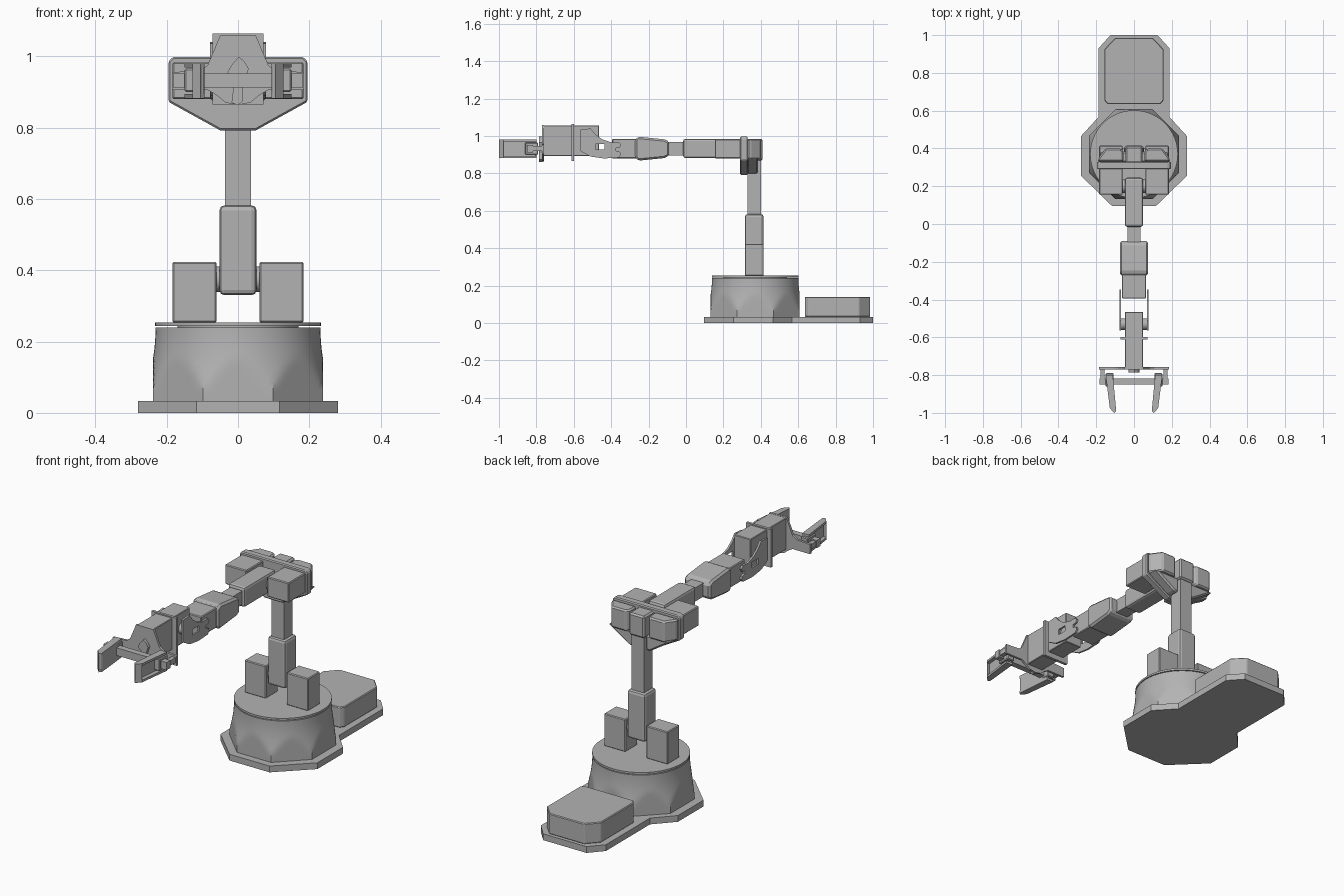
import bpy, bmesh, math
from mathutils import Vector

cube = bpy.data.objects.get("Cube")
if cube:
    bpy.data.objects.remove(cube, do_unlink=True)

grey = bpy.data.materials.new("plain grey")
grey.use_nodes = True
grey.diffuse_color = (0.45, 0.45, 0.45, 1)
grey.node_tree.nodes["Principled BSDF"].inputs["Base Color"].default_value = (0.45, 0.45, 0.45, 1)

PIVOT = 0.37   # y of the turning axis
REACH = 0.93   # height of the forearm axis


def finish(name, bm, bevel=0.0, segments=1, smooth=False):
    bmesh.ops.recalc_face_normals(bm, faces=bm.faces)
    mesh = bpy.data.meshes.new(name)
    bm.to_mesh(mesh)
    bm.free()
    obj = bpy.data.objects.new(name, mesh)
    bpy.context.collection.objects.link(obj)
    mesh.materials.append(grey)
    if bevel:
        mod = obj.modifiers.new("bevel", 'BEVEL')
        mod.width, mod.segments, mod.limit_method = bevel, segments, 'ANGLE'
    if smooth:
        bpy.ops.object.select_all(action='DESELECT')
        obj.select_set(True)
        bpy.context.view_layer.objects.active = obj
        bpy.ops.object.shade_smooth_by_angle(angle=math.radians(25))
    return obj


def prism(name, points, axis, low, high, bevel=0.0, segments=1, smooth=False):
    """Extrude a 2D outline along an axis; the outline uses the other two axes in order."""
    bm = bmesh.new()

    def place(p, d):
        c = list(p)
        c.insert("xyz".index(axis), d)
        return bm.verts.new(c)
    ends = [[place(p, d) for p in points] for d in (low, high)]
    for ring in ends:
        bm.faces.new(ring)
    for i in range(len(points)):
        j = (i + 1) % len(points)
        bm.faces.new((ends[0][i], ends[0][j], ends[1][j], ends[1][i]))
    return finish(name, bm, bevel, segments, smooth)


def box(name, x, y, z, bevel=0.0, segments=1):
    outline = [(x[0], y[0]), (x[1], y[0]), (x[1], y[1]), (x[0], y[1])]
    return prism(name, outline, 'z', z[0], z[1], bevel, segments)


def disc(name, centre, radius, axis, low, high, sides=48):
    ring = [(centre[0] + radius * math.cos(math.tau * i / sides),
             centre[1] + radius * math.sin(math.tau * i / sides)) for i in range(sides)]
    return prism(name, ring, axis, low, high, smooth=True)


def mirrored(half):
    """Complete an outline that is symmetric about its first coordinate."""
    return half + [(-a, b) for a, b in reversed(half) if a]


def span(side, inner, outer):
    return sorted((side * inner, side * outer))


SIDES = (("left", 1), ("right", -1))

# Base plate and electronics box
prism("base_plate", mirrored([(0.116, 0.095), (0.28, 0.255), (0.28, 0.466), (0.188, 0.566),
                              (0.188, 0.93), (0.125, 1.0)]), 'z', 0, 0.033)
prism("electronics_box", mirrored([(0.14, 0.635), (0.157, 0.655), (0.157, 0.925), (0.1, 0.985)]),
      'z', 0.033, 0.14, 0.004)

# Base body: a flared drum trimmed by an octagon
bm = bmesh.new()
rings, count = [], 96
for k in range(13):
    t = k / 12
    flare = 0.231 + 0.04 * (1 - t) ** 2
    ring = []
    for i in range(count):
        a = math.tau * i / count
        off = (a + math.pi / 8) % (math.pi / 4) - math.pi / 8
        r = min(flare, 0.238 / math.cos(off))
        ring.append(bm.verts.new((r * math.cos(a), PIVOT + r * math.sin(a), 0.033 + 0.207 * t)))
    rings.append(ring)
for low, high in zip(rings, rings[1:]):
    for i in range(count):
        j = (i + 1) % count
        bm.faces.new((low[i], low[j], high[j], high[i]))
bm.faces.new(rings[0])
bm.faces.new(rings[-1])
finish("base_body", bm, smooth=True)
disc("turntable_bearing", (0, PIVOT), 0.17, 'z', 0.238, 0.246)
disc("turntable", (0, PIVOT), 0.232, 'z', 0.244, 0.254, 64)

# Shoulder and upper arm
for side, s in SIDES:
    box(side + "_shoulder_motor", span(s, 0.06, 0.184), (0.315, 0.415), (0.253, 0.423), 0.004)
disc("shoulder_axle", (0.365, 0.375), 0.036, 'x', -0.063, 0.063, 24)
box("upper_arm_sleeve", (-0.052, 0.052), (0.315, 0.415), (0.33, 0.582), 0.014, 2)
box("upper_arm_bar", (-0.036, 0.036), (0.328, 0.4), (0.56, 0.95))

# Elbow bracket: front plate, rear cheeks and the motors it carries
prism("elbow_plate", mirrored([(0.05, 0.792), (0.195, 0.872), (0.195, 0.985), (0.183, 0.998)]),
      'y', 0.29, 0.33, 0.005)
box("elbow_core", (-0.045, 0.045), (0.3, 0.41), (0.87, 0.985), 0.008)
for side, s in SIDES:
    cheek = [(s * a, b) for a, b in ((0.055, 0.33), (0.19, 0.33), (0.19, 0.345),
                                     (0.15, 0.4), (0.07, 0.4), (0.055, 0.38))]
    prism(side + "_elbow_cheek", cheek, 'z', 0.875, 0.985, 0.01)
    web = [(s * a, b) for a, b in ((0.036, 0.8), (0.06, 0.8), (0.185, 0.88), (0.036, 0.88))]
    prism(side + "_elbow_web", web, 'y', 0.325, 0.385, 0.008)
    box(side + "_elbow_motor", span(s, 0.06, 0.184), (0.155, 0.295), (0.88, 0.983), 0.004)
disc("elbow_axle", (0.2, REACH), 0.036, 'x', -0.063, 0.063, 24)

# Forearm
box("forearm_sleeve", (-0.048, 0.048), (-0.015, 0.245), (0.882, 0.985), 0.012, 2)
box("forearm_bar", (-0.035, 0.035), (-0.11, 0), (0.897, 0.968))
prism("wrist_housing", [(-0.09, 0.895), (-0.09, 0.97), (-0.115, 0.982), (-0.255, 0.996),
                        (-0.272, 0.982), (-0.272, 0.884), (-0.255, 0.868), (-0.115, 0.882)],
      'x', -0.075, 0.075, 0.01)
box("wrist_motor", (-0.064, 0.064), (-0.395, -0.265), (0.88, 0.985), 0.004)

# Wrist yoke: two slotted side plates and pivots
yoke = [(-0.565, 1.035), (-0.51, 1.04), (-0.485, 1.01), (-0.45, 0.983), (-0.4, 0.966),
        (-0.36, 0.968), (-0.347, 0.955), (-0.353, 0.94), (-0.375, 0.935), (-0.375, 0.92),
        (-0.353, 0.915), (-0.347, 0.9), (-0.36, 0.884), (-0.44, 0.88), (-0.51, 0.89), (-0.565, 0.92)]
slot = box("yoke_slot_cutter", (-0.2, 0.2), (-0.485, -0.435), (0.928, 0.958))
slot.hide_render = True
slot.hide_viewport = True
for side, s in SIDES:
    low, high = span(s, 0.068, 0.078)
    plate = prism(side + "_yoke_plate", yoke, 'x', low, high)
    cut = plate.modifiers.new("slot", 'BOOLEAN')
    cut.operation, cut.object = 'DIFFERENCE', slot
    low, high = span(s, 0.045, 0.07)
    disc(side + "_yoke_pivot", (-0.53, 0.975), 0.03, 'x', low, high, 20)

# Gripper motor, flange and front plate
box("gripper_motor", (-0.048, 0.048), (-0.765, -0.465), (0.892, 1.057), 0.003)
box("motor_flange", (-0.072, 0.072), (-0.612, -0.598), (0.865, 1.063))
prism("gripper_plate", mirrored([(0.0, 0.863), (0.035, 0.87), (0.062, 0.892), (0.085, 0.905), (0.185, 0.905),
                                 (0.185, 0.955), (0.105, 0.96), (0.085, 0.975), (0.068, 1.015),
                                 (0.05, 1.058), (0, 1.058)]), 'y', -0.77, -0.758)

# Drive horn, a leaning lever on the motor shaft
horn = [(-0.018, 0.87), (0.0, 0.862), (0.014, 0.875), (0.012, 0.91), (0.03, 0.965),
        (0.018, 0.985), (0.002, 0.998), (-0.018, 0.975), (-0.03, 0.955), (-0.01, 0.935)]
prism("drive_horn", horn, 'y', -0.785, -0.768)

# Slide rail with end posts
box("slide_rail", (-0.182, 0.182), (-0.85, -0.818), (0.912, 0.952))
for side, s in SIDES:
    box(side + "_rail_post", span(s, 0.155, 0.178), (-0.825, -0.765), (0.92, 0.946))
    box(side + "_finger_carriage", span(s, 0.108, 0.15), (-0.86, -0.79), (0.9, 0.965), 0.004)

# Fingers: a gripping wall with flanges that open outwards
for side, s in SIDES:
    wall = [(s * a, b) for a, b in ((0.112, -0.8), (0.125, -0.8), (0.108, -0.998), (0.094, -0.99))]
    prism(side + "_finger_wall", wall, 'z', 0.882, 0.98, 0.004)
    flange = [(s * a, b) for a, b in ((0.112, -0.8), (0.15, -0.8), (0.128, -0.975),
                                      (0.105, -1.0), (0.094, -0.99))]
    for level, z in (("upper", 0.968), ("lower", 0.882)):
        prism(f"{side}_finger_{level}_flange", flange, 'z', z, z + 0.012)
    tip = [(s * a, b) for a, b in ((0.094, -0.98), (0.128, -0.975), (0.105, -1.0))]
    prism(side + "_finger_tip", tip, 'z', 0.882, 0.98)
